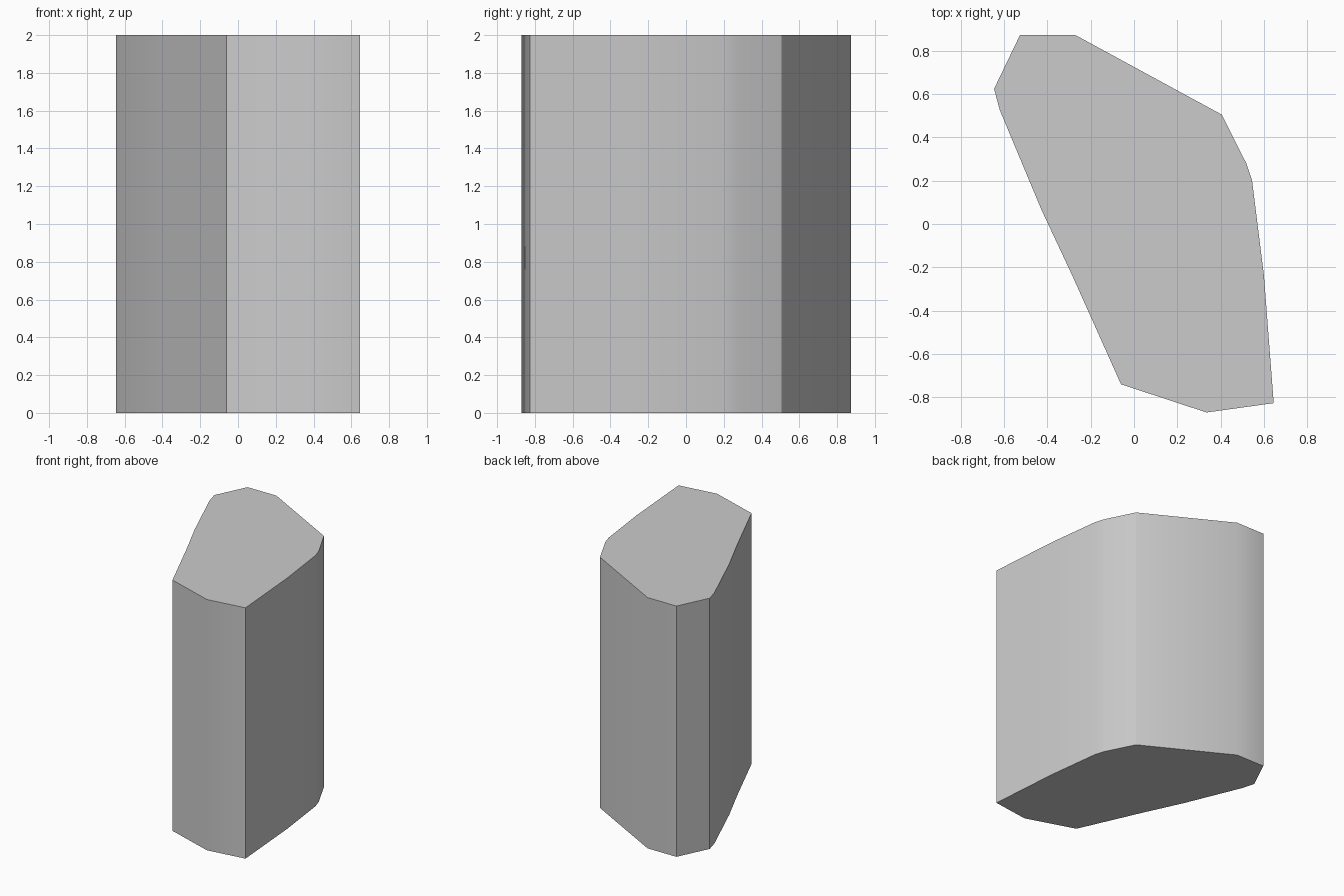
import bpy
import bmesh
import math

HEIGHT = 2.0

cube = bpy.data.objects.get("Cube")
if cube:
    bpy.data.objects.remove(cube, do_unlink=True)

# Single flat grey
grey = bpy.data.materials.new("plain grey")
grey.use_nodes = True
colour = (0.6, 0.6, 0.6, 1)
grey.diffuse_color = colour
bsdf = next(n for n in grey.node_tree.nodes if n.type == "BSDF_PRINCIPLED")
bsdf.inputs["Base Color"].default_value = colour

# Column outline, counter-clockwise from the front corner
outline = [
    (-0.06, -0.74), (0.335, -0.87), (0.645, -0.827), (0.60, -0.24),
    (0.545, 0.20), (0.52, 0.277), (0.405, 0.505), (-0.272, 0.873),
    (-0.526, 0.873), (-0.646, 0.624), (-0.62, 0.527), (-0.427, 0.065),
    (-0.284, -0.24),
]

# Extrude the outline into a solid column
bm = bmesh.new()
base = bm.faces.new([bm.verts.new((x, y, 0)) for x, y in outline])
top = bmesh.ops.extrude_face_region(bm, geom=[base], use_keep_orig=True)
bmesh.ops.translate(bm, vec=(0, 0, HEIGHT),
                    verts=[g for g in top["geom"] if isinstance(g, bmesh.types.BMVert)])
bmesh.ops.recalc_face_normals(bm, faces=bm.faces)
mesh = bpy.data.meshes.new("column")
bm.to_mesh(mesh)
bm.free()
mesh.materials.append(grey)

column = bpy.data.objects.new("column", mesh)
bpy.context.collection.objects.link(column)

# Soft bends stay smooth, corners and caps stay sharp
bpy.ops.object.select_all(action="DESELECT")
column.select_set(True)
bpy.context.view_layer.objects.active = column
bpy.ops.object.shade_smooth_by_angle(angle=math.radians(30))
